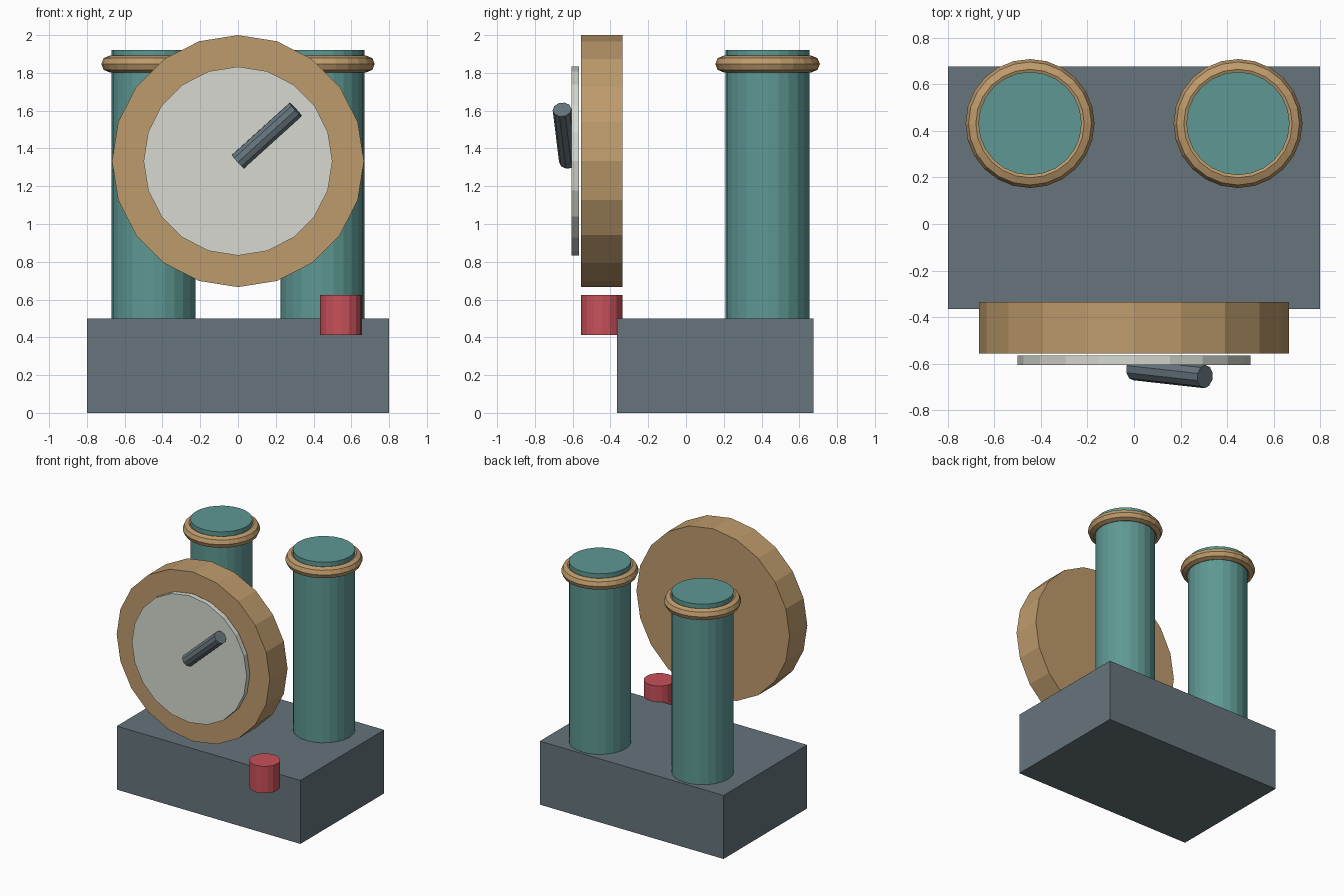
import bpy, bmesh, math
from mathutils import Vector, Matrix

if "Cube" in bpy.data.objects:
    bpy.data.objects.remove(bpy.data.objects["Cube"])


def material(name, r, g, b):
    # 0-255 display colour to linear
    m = bpy.data.materials.new(name)
    lin = [((c / 255 + 0.055) / 1.055) ** 2.4 for c in (r, g, b)]
    m.diffuse_color = (*lin, 1)
    m.use_nodes = True
    m.node_tree.nodes["Principled BSDF"].inputs["Base Color"].default_value = m.diffuse_color
    return m


SLATE = material("slate grey", 102, 116, 124)
TEAL = material("teal", 94, 152, 147)
BRASS = material("brass", 190, 155, 108)
PALE = material("pale dial", 214, 217, 208)
RED = material("red", 200, 81, 90)


def finish(name, bm, mat):
    bmesh.ops.recalc_face_normals(bm, faces=bm.faces)
    mesh = bpy.data.meshes.new(name)
    bm.to_mesh(mesh)
    bm.free()
    mesh.materials.append(mat)
    ob = bpy.data.objects.new(name, mesh)
    bpy.context.collection.objects.link(ob)
    return ob


def rod(name, start, end, radius, sides, mat):
    """Capped cylinder between two points, with a vertex on its local x axis."""
    a, b = Vector(start), Vector(end)
    d = b - a
    rot = Vector((0, 0, 1)).rotation_difference(d).to_matrix().to_4x4()
    bm = bmesh.new()
    bmesh.ops.create_cone(bm, cap_ends=True, segments=sides, radius1=radius,
                          radius2=radius, depth=d.length,
                          matrix=Matrix.Translation((a + b) / 2) @ rot)
    return finish(name, bm, mat)


def ring(name, center, major, minor, mat, n=24, k=8):
    """Faceted torus lying flat."""
    bm = bmesh.new()
    c = Vector(center)
    loops = []
    for i in range(n):
        t = math.tau * i / n
        loop = []
        for j in range(k):
            p = math.tau * j / k
            r = major + minor * math.cos(p)
            loop.append(bm.verts.new(c + Vector((r * math.cos(t), r * math.sin(t), minor * math.sin(p)))))
        loops.append(loop)
    for i in range(n):
        u, v = loops[i], loops[(i + 1) % n]
        for j in range(k):
            q = (j + 1) % k
            bm.faces.new((u[j], v[j], v[q], u[q]))
    return finish(name, bm, mat)


# Base block
bm = bmesh.new()
bmesh.ops.create_cube(bm, size=1, matrix=Matrix.Translation((0, 0.155, 0.25))
                      @ Matrix.Diagonal((1.6, 1.042, 0.5, 1)))
finish("base", bm, SLATE)

# Twin columns with collars
for side, x in (("left", -0.447), ("right", 0.447)):
    rod(side + "_column", (x, 0.432, 0.5), (x, 0.432, 1.922), 0.222, 24, TEAL)
    ring(side + "_collar", (x, 0.432, 1.847), 0.233, 0.044, BRASS)

# Gauge: housing, dial and tilted pointer
rod("gauge_housing", (0, -0.336, 1.333), (0, -0.557, 1.333), 0.667, 20, BRASS)
rod("gauge_dial", (0, -0.566, 1.333), (0, -0.606, 1.333), 0.5, 20, PALE)
rod("gauge_pointer", (0, -0.622, 1.33), (0.305, -0.656, 1.606), 0.05, 10, SLATE)

# Push button
rod("button", (0.545, -0.446, 0.413), (0.545, -0.446, 0.624), 0.111, 16, RED)
